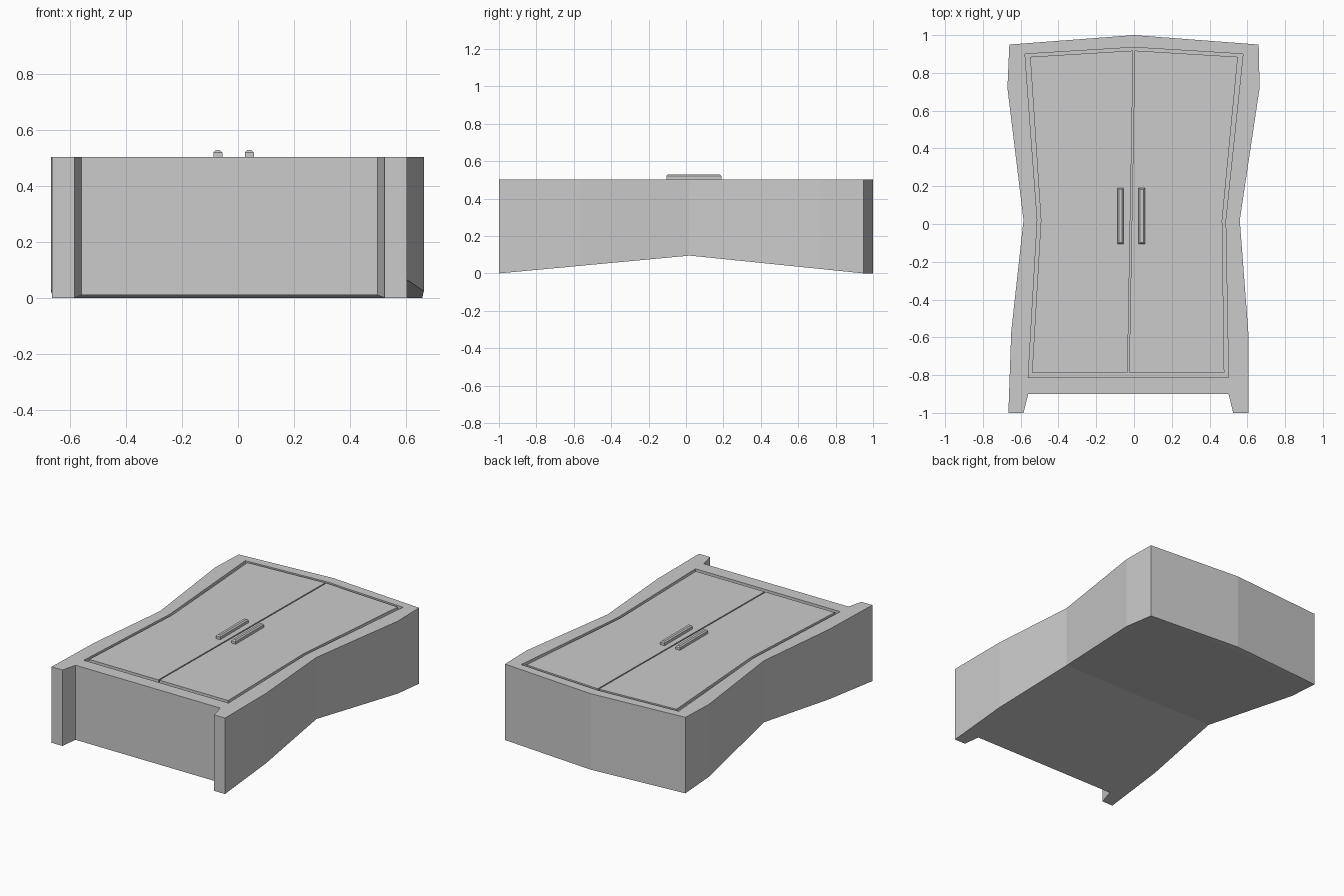
import bpy, bmesh

if "Cube" in bpy.data.objects:
    bpy.data.objects.remove(bpy.data.objects["Cube"])

TOP = 0.503
WAIST = 0.02
FLOOR = TOP - 0.018


def make_object(name, bm):
    bmesh.ops.recalc_face_normals(bm, faces=bm.faces[:])
    mesh = bpy.data.meshes.new(name)
    bm.to_mesh(mesh)
    bm.free()
    obj = bpy.data.objects.new(name, mesh)
    bpy.context.collection.objects.link(obj)
    return obj


def prism(name, outline, z0, z1):
    bm = bmesh.new()
    face = bm.faces.new([bm.verts.new((x, y, z0)) for x, y in outline])
    new = bmesh.ops.extrude_face_region(bm, geom=[face])["geom"]
    verts = [v for v in new if isinstance(v, bmesh.types.BMVert)]
    bmesh.ops.translate(bm, verts=verts, vec=(0, 0, z1 - z0))
    return make_object(name, bm)


def back_height(y):
    # The back panel folds inward at the waist
    if y < WAIST:
        return 0.095 * (y + 1) / (WAIST + 1)
    return max(0, 0.095 * (0.95 - y) / (0.95 - WAIST))


# Cabinet body: pinched outline with two feet and a peaked crown
outline = [(-0.665, -1), (-0.585, -1), (-0.56, -0.9), (0.5, -0.9),
           (0.525, -1), (0.605, -1), (0.605, -0.57), (0.56, WAIST),
           (0.665, 0.72), (0.66, 0.95), (0, 1), (-0.66, 0.95),
           (-0.67, 0.72), (-0.585, WAIST), (-0.65, -0.57)]
bm = bmesh.new()
upper = [bm.verts.new((x, y, TOP)) for x, y in outline]
lower = [bm.verts.new((x, y, back_height(y))) for x, y in outline]
bm.faces.new(upper)
for i in range(len(outline)):
    j = (i + 1) % len(outline)
    bm.faces.new((lower[i], lower[j], upper[j], upper[i]))
for ids in ([0, 1, 2, 3, 4, 5, 6, 7, 13, 14], [7, 8, 9, 11, 12, 13], [9, 10, 11]):
    bm.faces.new([lower[i] for i in ids])
body = make_object("cabinet_body", bm)

# Shallow recess that holds the doors
recess = [(-0.56, -0.813), (0.5, -0.813), (0.485, WAIST), (0.577, 0.9),
          (0, 0.935), (-0.577, 0.9), (-0.512, WAIST)]
cutter = prism("recess_cutter", recess, FLOOR, TOP + 0.1)
cutter.hide_render = True
mod = body.modifiers.new("recess", "BOOLEAN")
mod.operation = "DIFFERENCE"
mod.solver = "EXACT"
mod.object = cutter
bpy.context.view_layer.objects.active = body
bpy.ops.object.modifier_apply(modifier=mod.name)
bpy.data.objects.remove(cutter)

# Two doors with a narrow, slightly slanted gap between them
GAP = 0.004
prism("left_door", [(-0.54, -0.785), (-0.03 - GAP, -0.785), (-GAP, 0.918),
                    (-0.55, 0.885), (-0.493, WAIST)], FLOOR - 0.01, TOP)
prism("right_door", [(0.478, -0.785), (0.467, WAIST), (0.55, 0.885),
                     (GAP, 0.918), (-0.03 + GAP, -0.785)], FLOOR - 0.01, TOP)

# Door handles: bars with chamfered tops
for name, x in (("left_handle", -0.072), ("right_handle", 0.041)):
    bm = bmesh.new()
    bmesh.ops.create_cube(bm, size=1)
    for v in bm.verts:
        v.co = (x + v.co.x * 0.032, 0.042 + v.co.y * 0.295,
                0.528 if v.co.z > 0 else TOP - 0.005)
    rim = [e for e in bm.edges if all(v.co.z > 0.52 for v in e.verts)]
    bmesh.ops.bevel(bm, geom=rim, offset=0.008, segments=1, affect="EDGES")
    make_object(name, bm)
